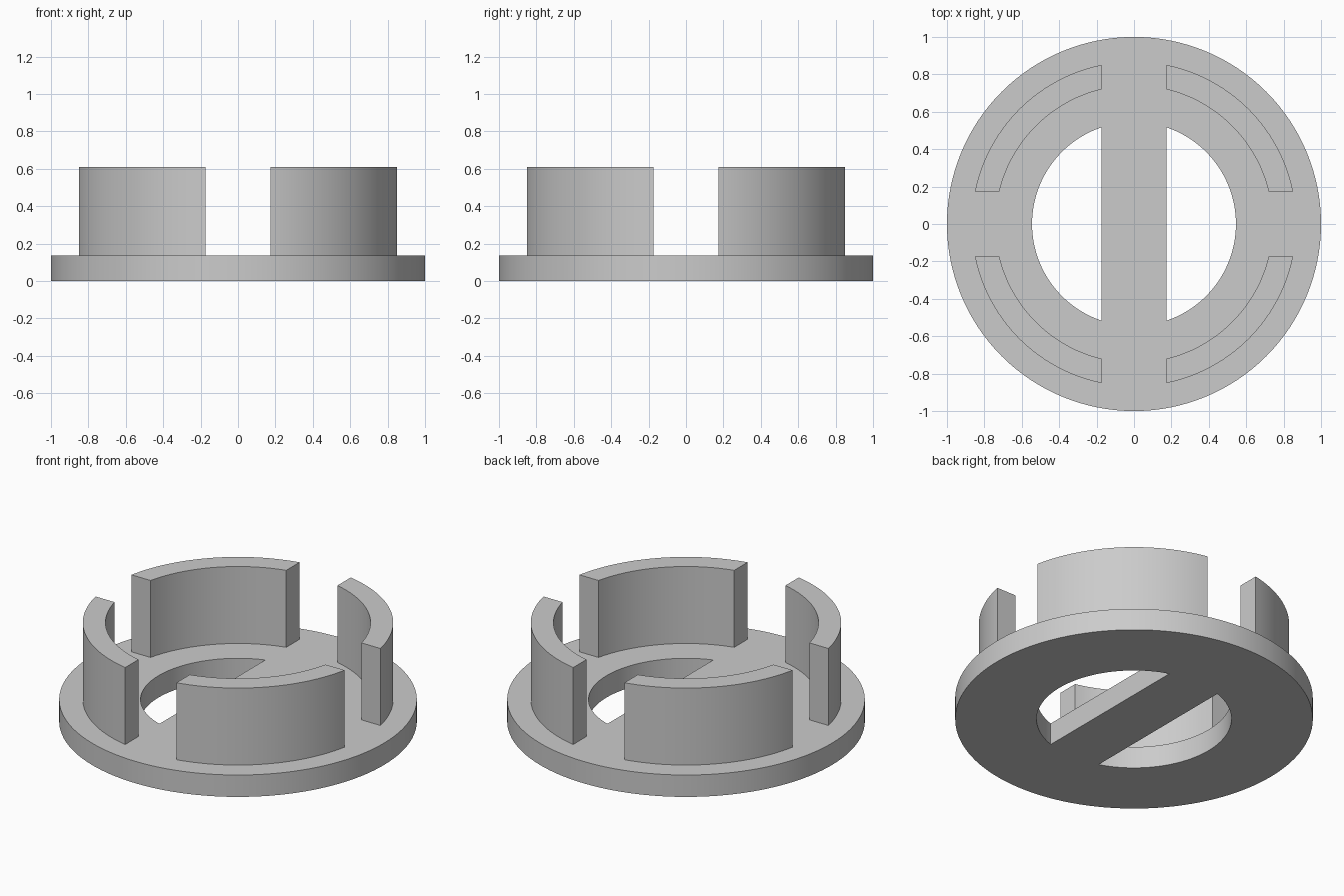
import bpy
import bmesh
from math import asin, acos, cos, sin, pi, tau

if "Cube" in bpy.data.objects:
    bpy.data.objects.remove(bpy.data.objects["Cube"])

RIM_R, HOLE_R = 1.0, 0.545        # base disc and its opening
WALL_OUT, WALL_IN = 0.868, 0.741  # upright wall segments
HALF_GAP = 0.175                  # half width of the bar and of the wall gaps
BASE_H, TOP_H = 0.135, 0.61

grey = bpy.data.materials.new("plain_grey")
grey.use_nodes = True
GREY = (0.6, 0.6, 0.6, 1.0)
grey.diffuse_color = GREY
grey.node_tree.nodes["Principled BSDF"].inputs["Base Color"].default_value = GREY


def arc(radius, start, end, steps):
    """Points along an arc, both ends included."""
    angles = [start + (end - start) * i / steps for i in range(steps + 1)]
    return [(radius * cos(a), radius * sin(a)) for a in angles]


def extrude_outlines(name, loops, z0, z1):
    """Fill closed outlines (the first is outer, the rest holes) and extrude up."""
    bm = bmesh.new()
    edges = []
    for loop in loops:
        verts = [bm.verts.new((x, y, z0)) for x, y in loop]
        edges += [bm.edges.new((v, verts[i - 1])) for i, v in enumerate(verts)]
    bmesh.ops.triangle_fill(bm, edges=edges, use_beauty=True, normal=(0, 0, 1))
    grown = bmesh.ops.extrude_face_region(bm, geom=bm.faces[:], use_keep_orig=True)
    top = [v for v in grown["geom"] if isinstance(v, bmesh.types.BMVert)]
    bmesh.ops.translate(bm, verts=top, vec=(0, 0, z1 - z0))
    bmesh.ops.recalc_face_normals(bm, faces=bm.faces[:])
    mesh = bpy.data.meshes.new(name)
    bm.to_mesh(mesh)
    bm.free()
    mesh.materials.append(grey)
    obj = bpy.data.objects.new(name, mesh)
    bpy.context.collection.objects.link(obj)
    bpy.ops.object.select_all(action="DESELECT")
    obj.select_set(True)
    bpy.context.view_layer.objects.active = obj
    bpy.ops.object.shade_smooth_by_angle(angle=pi / 6)
    return obj


# Base disc with two D-shaped openings, leaving a bar across the middle
half = acos(HALF_GAP / HOLE_R)
right_opening = arc(HOLE_R, -half, half, 48)
left_opening = [(-x, y) for x, y in right_opening]
rim = arc(RIM_R, 0, tau, 128)[:-1]
extrude_outlines("base_disc", [rim, right_opening, left_opening], 0, BASE_H)

# Four curved wall segments with gaps of constant width, mirrored per quadrant
out_a, in_a = asin(HALF_GAP / WALL_OUT), asin(HALF_GAP / WALL_IN)
segment = (arc(WALL_OUT, out_a, pi / 2 - out_a, 28)
           + arc(WALL_IN, pi / 2 - in_a, in_a, 28))
for depth, sy in (("front", -1), ("back", 1)):
    for side, sx in (("left", 1), ("right", -1)):
        outline = [(sx * x, sy * y) for x, y in segment]
        extrude_outlines(f"wall_{depth}_{side}", [outline], BASE_H, TOP_H)
